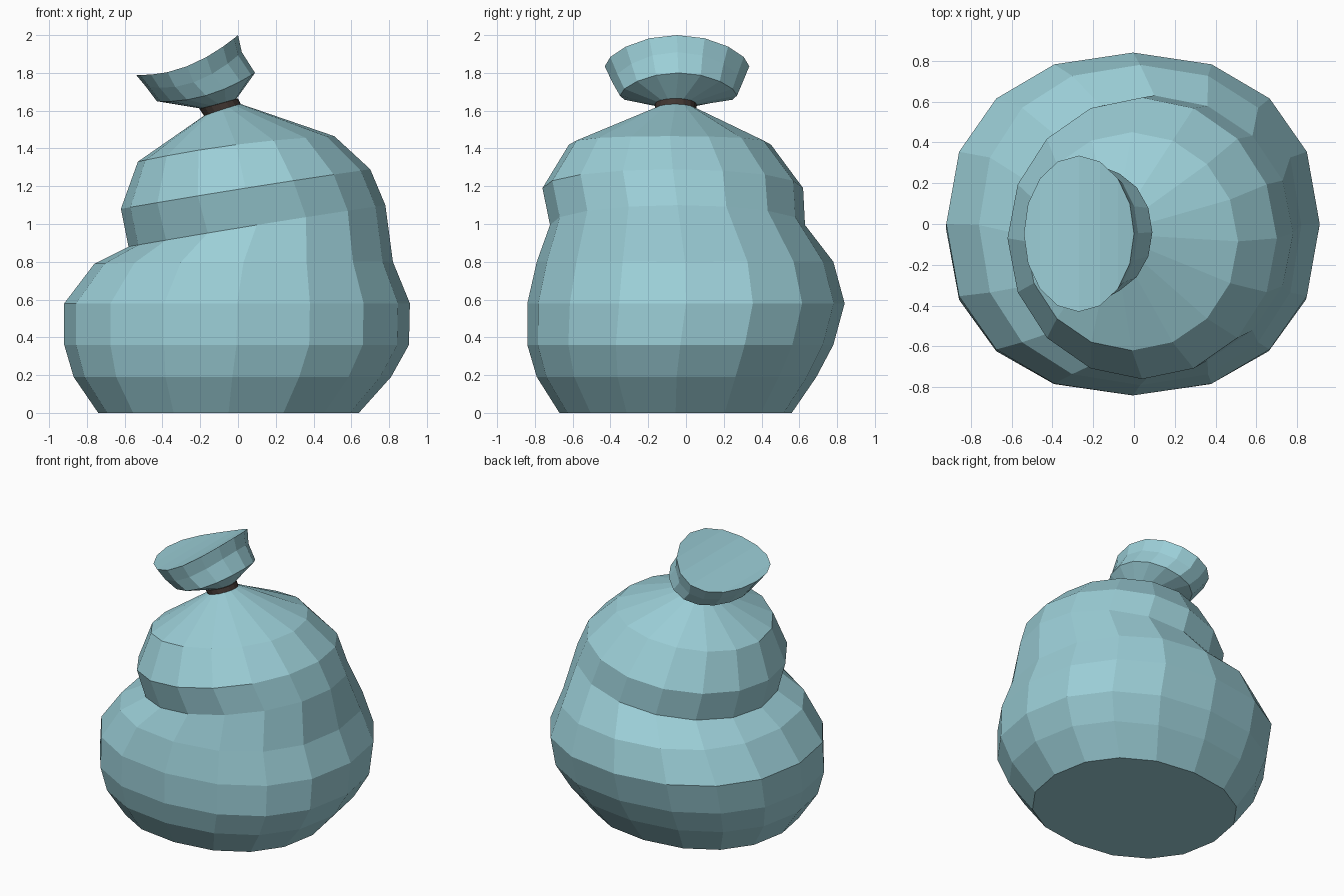
import bpy, bmesh
from math import cos, sin, pi, copysign

if "Cube" in bpy.data.objects:
    bpy.data.objects.remove(bpy.data.objects["Cube"])

SIDES = 16


def material(name, rgb):
    m = bpy.data.materials.new(name)
    m.diffuse_color = (*rgb, 1)
    m.use_nodes = True
    m.node_tree.nodes["Principled BSDF"].inputs["Base Color"].default_value = m.diffuse_color
    return m


def ring(bm, x0, x1, y0, y1, zl, zm, zr, power=1.0):
    """Closed ring in a bounding box; height bends from left (zl) via middle (zm) to right (zr)."""
    verts = []
    for i in range(SIDES):
        a = 2 * pi * i / SIDES
        u, v = (copysign(abs(t) ** power, t) if abs(t) > 1e-6 else 0 for t in (cos(a), sin(a)))
        z = zm + (zr - zl) / 2 * u + ((zr + zl) / 2 - zm) * u * u
        verts.append(bm.verts.new(((x0 + x1) / 2 + u * (x1 - x0) / 2,
                                   (y0 + y1) / 2 + v * (y1 - y0) / 2, z)))
    return verts


def loft(name, specs, mat, closed=False):
    bm = bmesh.new()
    rings = [ring(bm, *s) for s in specs]
    pairs = list(zip(rings, rings[1:]))
    if closed:
        pairs.append((rings[-1], rings[0]))
    for a, b in pairs:
        for i in range(SIDES):
            j = (i + 1) % SIDES
            bm.faces.new((a[i], a[j], b[j], b[i]))
    if not closed:
        # flat base, and a lid of strips following the bent rim
        bm.faces.new(rings[0][::-1])
        t, n = rings[-1], SIDES
        for i in range(n // 2):
            q = [t[i], t[i + 1], t[n - i - 1], t[(n - i) % n]]
            bm.faces.new(list(dict.fromkeys(q)))
    bmesh.ops.recalc_face_normals(bm, faces=bm.faces)
    me = bpy.data.meshes.new(name)
    bm.to_mesh(me)
    bm.free()
    me.materials.append(mat)
    ob = bpy.data.objects.new(name, me)
    bpy.context.collection.objects.link(ob)
    return ob


# Sack: base, bulging belly, overhanging fold, shoulders, neck, flared top
sack = [
    (-0.74, 0.64, -0.67, 0.56, 0.00, 0.00, 0.00, 0.9),
    (-0.87, 0.81, -0.79, 0.69, 0.19, 0.19, 0.19, 0.9),
    (-0.92, 0.905, -0.84, 0.78, 0.36, 0.36, 0.36, 0.9),
    (-0.92, 0.91, -0.84, 0.84, 0.58, 0.58, 0.58, 0.9),
    (-0.76, 0.82, -0.79, 0.78, 0.79, 0.80, 0.80, 0.9),
    (-0.58, 0.78, -0.72, 0.63, 0.88, 0.995, 1.10),
    (-0.62, 0.70, -0.76, 0.62, 1.08, 1.19, 1.29),
    (-0.53, 0.51, -0.62, 0.45, 1.33, 1.42, 1.465),
    (-0.17, 0.00, -0.155, 0.045, 1.58, 1.61, 1.64),
    (-0.19, -0.01, -0.155, 0.045, 1.61, 1.635, 1.66),
    (-0.43, 0.09, -0.35, 0.27, 1.65, 1.68, 1.80),
    (-0.49, 0.02, -0.39, 0.30, 1.73, 1.75, 1.91),
    (-0.54, 0.00, -0.43, 0.335, 1.79, 1.835, 2.00),
]
loft("sack", sack, material("sack_teal", (0.33, 0.62, 0.68)))

# Dark tie round the neck
tie = [
    (-0.165, -0.005, -0.15, 0.04, 1.58, 1.605, 1.64),
    (-0.178, 0.015, -0.165, 0.055, 1.57, 1.60, 1.635),
    (-0.205, 0.00, -0.165, 0.055, 1.61, 1.635, 1.665),
    (-0.185, -0.015, -0.15, 0.04, 1.615, 1.64, 1.66),
]
loft("neck_tie", tie, material("tie_brown", (0.05, 0.035, 0.03)), closed=True)
